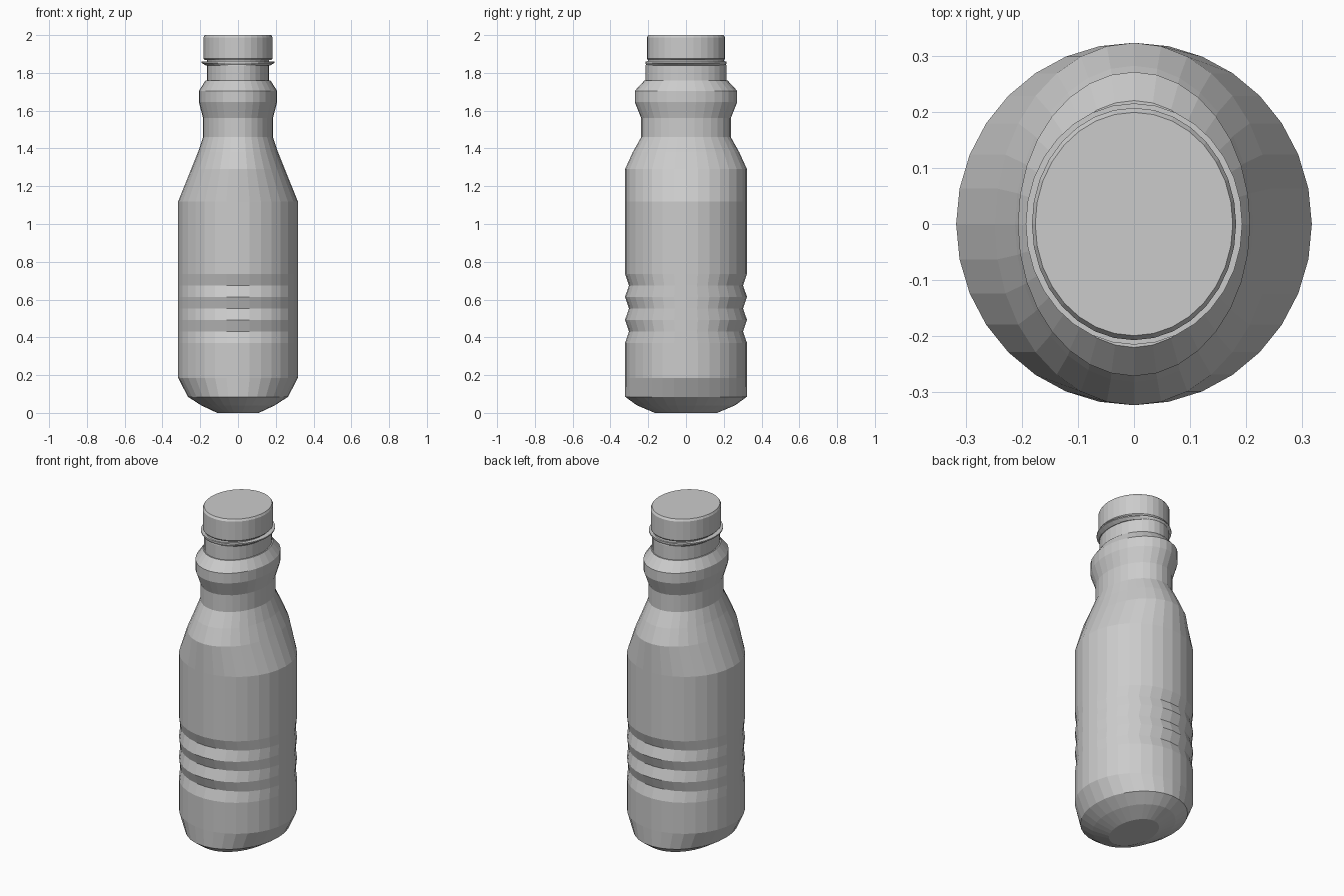
import bpy, bmesh, math

if "Cube" in bpy.data.objects:
    bpy.data.objects.remove(bpy.data.objects["Cube"])

SIDES = 32

grey = bpy.data.materials.new("plain_grey")
grey.diffuse_color = (0.6, 0.6, 0.6, 1)
grey.use_nodes = True
grey.node_tree.nodes["Principled BSDF"].inputs["Base Color"].default_value = grey.diffuse_color


def loft(name, rings):
    """Closed skin through elliptical rings given as (z, x radius, y radius)."""
    bm = bmesh.new()
    loops = []
    for z, rx, ry in rings:
        loops.append([bm.verts.new((rx * math.cos(a), ry * math.sin(a), z))
                      for a in (2 * math.pi * i / SIDES for i in range(SIDES))])
    for low, high in zip(loops, loops[1:]):
        for i in range(SIDES):
            j = (i + 1) % SIDES
            bm.faces.new((low[i], low[j], high[j], high[i]))
    bm.faces.new(loops[0][::-1])
    bm.faces.new(loops[-1])
    bmesh.ops.recalc_face_normals(bm, faces=bm.faces)
    mesh = bpy.data.meshes.new(name)
    bm.to_mesh(mesh)
    bm.free()
    mesh.materials.append(grey)
    obj = bpy.data.objects.new(name, mesh)
    bpy.context.collection.objects.link(obj)
    return obj


# Rounded base
base = [(0.0, 0.11, 0.165), (0.04, 0.195, 0.26), (0.085, 0.265, 0.322),
        (0.185, 0.317, 0.323)]

# Grip grooves pressed into front and back only
grooves = [(0.37 + 0.061 * i, 0.317, 0.302 if i % 2 else 0.323)
           for i in range(7)]

# Shoulder, waist of the neck and upper bulge
shoulder = [(1.12, 0.317, 0.323), (1.29, 0.248, 0.323), (1.38, 0.212, 0.282),
            (1.46, 0.185, 0.237), (1.56, 0.185, 0.237), (1.645, 0.207, 0.271),
            (1.705, 0.207, 0.271), (1.76, 0.172, 0.22)]
loft("bottle_body", base + grooves + shoulder)

# Straight neck below the cap
loft("neck", [(1.74, 0.165, 0.214), (1.84, 0.165, 0.214), (1.88, 0.165, 0.195)])

# Thin flared collar
loft("collar", [(1.84, 0.172, 0.21), (1.853, 0.193, 0.215), (1.86, 0.193, 0.215)])

# Cap with a small bevel on top
loft("cap", [(1.868, 0.175, 0.202), (1.875, 0.182, 0.207),
             (1.988, 0.182, 0.207), (2.0, 0.176, 0.199)])
